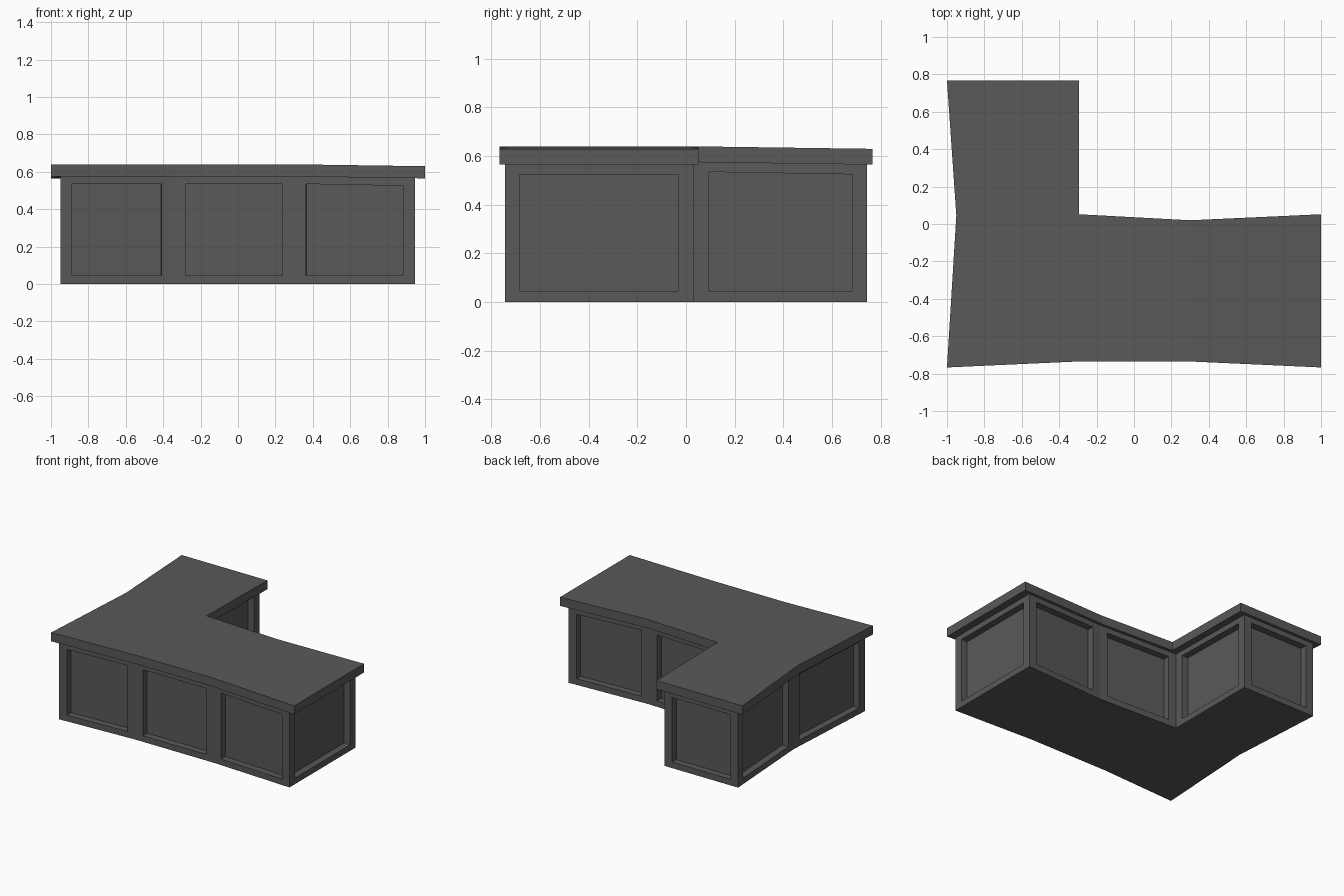
import bpy, bmesh
from mathutils import Vector

if "Cube" in bpy.data.objects:
    bpy.data.objects.remove(bpy.data.objects["Cube"])

mat = bpy.data.materials.new("charcoal grey")
mat.diffuse_color = (0.1, 0.1, 0.1, 1)
mat.use_nodes = True
mat.node_tree.nodes["Principled BSDF"].inputs["Base Color"].default_value = mat.diffuse_color

# The L-shaped plan is covered by four quads of outline corners
QUADS = [(0, 1, 6, 9), (1, 2, 5, 6), (2, 3, 4, 5), (9, 6, 7, 8)]
DROPPED = {3, 4, 7, 8}          # the two wing ends sit slightly lower


def height(i, z):
    return z - 0.01 if i in DROPPED else z


def quad(bm, pts):
    bm.faces.new([bm.verts.new(p) for p in pts])


def panel_wall(bm, a, b, c, d):
    """Wall a-b (bottom), c-d (top, right to left) with a recessed panel."""
    u = (b - a).normalized()
    inward = Vector((-u.y, u.x, 0)) * 0.05
    up = Vector((0, 0, 1))
    m = u * 0.063
    outer = [a, b, c, d]
    inner = [a + m + up * 0.045, b - m + up * 0.045,
             c - m - up * 0.045, d + m - up * 0.045]
    deep = [p + inward for p in inner]
    for i in range(4):
        j = (i + 1) % 4
        quad(bm, [outer[i], outer[j], inner[j], inner[i]])
        quad(bm, [inner[i], inner[j], deep[j], deep[i]])
    quad(bm, deep)


def build(name, outline, z0, z1, flat_bottom, panels):
    bm = bmesh.new()
    low = [Vector((x, y, z0 if flat_bottom else height(i, z0)))
           for i, (x, y) in enumerate(outline)]
    high = [Vector((x, y, height(i, z1))) for i, (x, y) in enumerate(outline)]
    for q in QUADS:
        quad(bm, [high[i] for i in q])
        quad(bm, [low[i] for i in reversed(q)])
    n = len(outline)
    for i in range(n):
        j = (i + 1) % n
        pts = (low[i], low[j], high[j], high[i])
        if panels:
            panel_wall(bm, *pts)
        else:
            quad(bm, pts)
    bmesh.ops.remove_doubles(bm, verts=bm.verts, dist=0.0005)
    bmesh.ops.recalc_face_normals(bm, faces=bm.faces)
    me = bpy.data.meshes.new(name)
    bm.to_mesh(me)
    bm.free()
    me.materials.append(mat)
    ob = bpy.data.objects.new(name, me)
    bpy.context.collection.objects.link(ob)


# Counter top slab with pinched edges
build("counter_top",
      [(-1, -.767), (-.3, -.735), (.3, -.735), (1, -.767), (1, .052),
       (.3, .02), (-.295, .052), (-.295, .767), (-1, .767), (-.95, .045)],
      0.575, 0.64, False, False)

# Panelled base, its top tucked just inside the slab
build("counter_base",
      [(-.95, -.745), (-.345, -.715), (.3, -.715), (.945, -.745), (.945, .03),
       (.3, 0), (-.345, .03), (-.345, .745), (-.95, .745), (-.905, .03)],
      0.0, 0.58, True, True)
